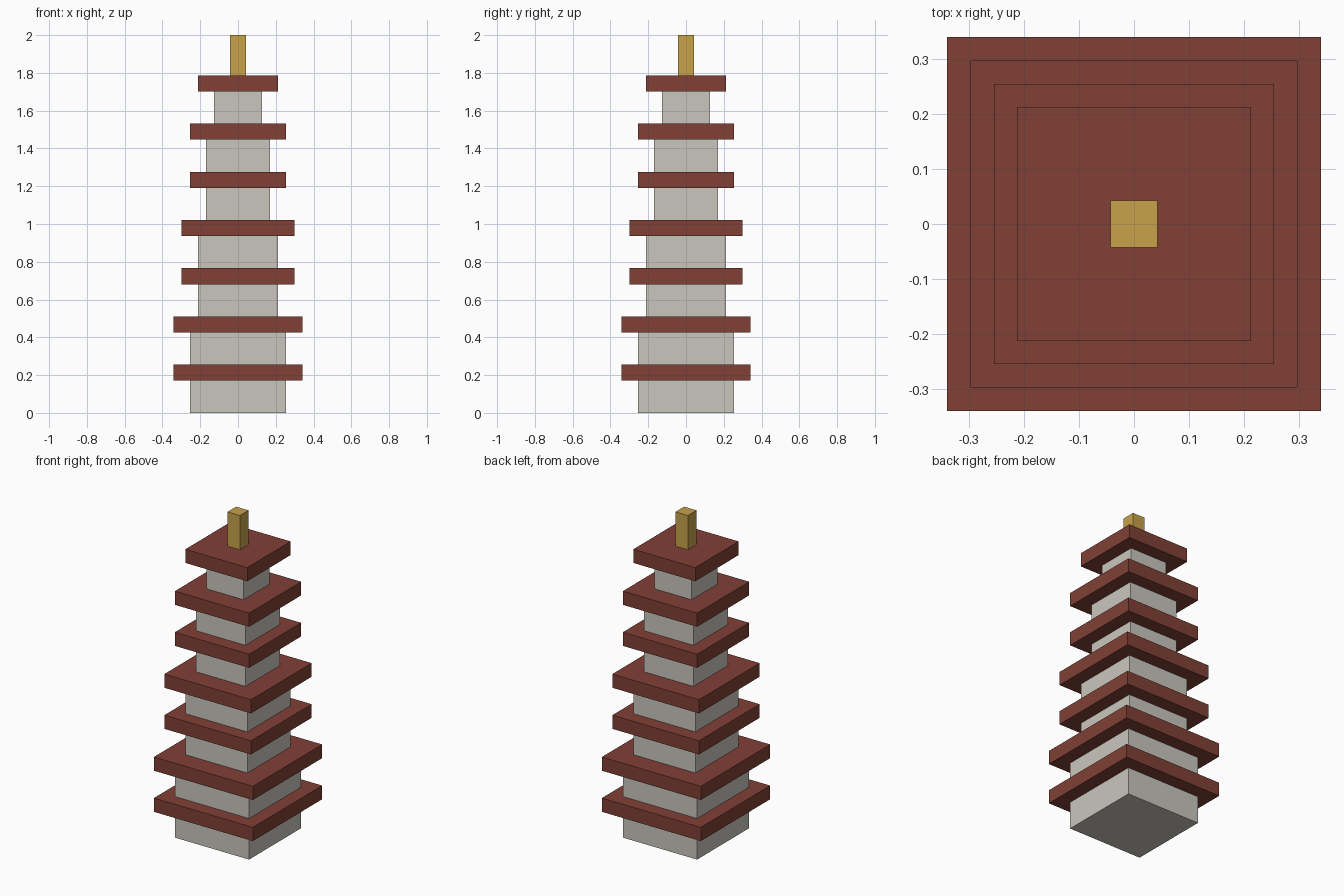
import bpy

if "Cube" in bpy.data.objects:
    bpy.data.objects.remove(bpy.data.objects["Cube"])

U = 2 / 47  # module: every size is a whole number of these


def material(name, rgb):
    lin = [((c / 255 + 0.055) / 1.055) ** 2.4 for c in rgb]
    m = bpy.data.materials.new(name)
    m.diffuse_color = (*lin, 1)
    m.use_nodes = True
    m.node_tree.nodes["Principled BSDF"].inputs["Base Color"].default_value = m.diffuse_color
    return m


stone = material("pale stone", (202, 198, 190))
red = material("roof red", (128, 64, 53))
gold = material("gold", (200, 162, 75))


def block(name, half, z0, height, mat):
    """Square block centred on the axis, sizes in modules."""
    bpy.ops.mesh.primitive_cube_add(size=1, location=(0, 0, (z0 + height / 2) * U))
    ob = bpy.context.object
    ob.name = name
    ob.scale = (2 * half * U, 2 * half * U, height * U)
    bpy.ops.object.transform_apply(location=False, rotation=False, scale=True)
    ob.data.materials.append(mat)


# Seven storeys, each a wall block with an overhanging flat roof
for i, half in enumerate([6, 6, 5, 5, 4, 4, 3]):
    block(f"storey_wall_{i + 1}", half, 6 * i, 4, stone)
    block(f"storey_roof_{i + 1}", half + 2, 6 * i + 4, 2, red)

# Spire on the top roof
block("spire", 1, 42, 5, gold)
